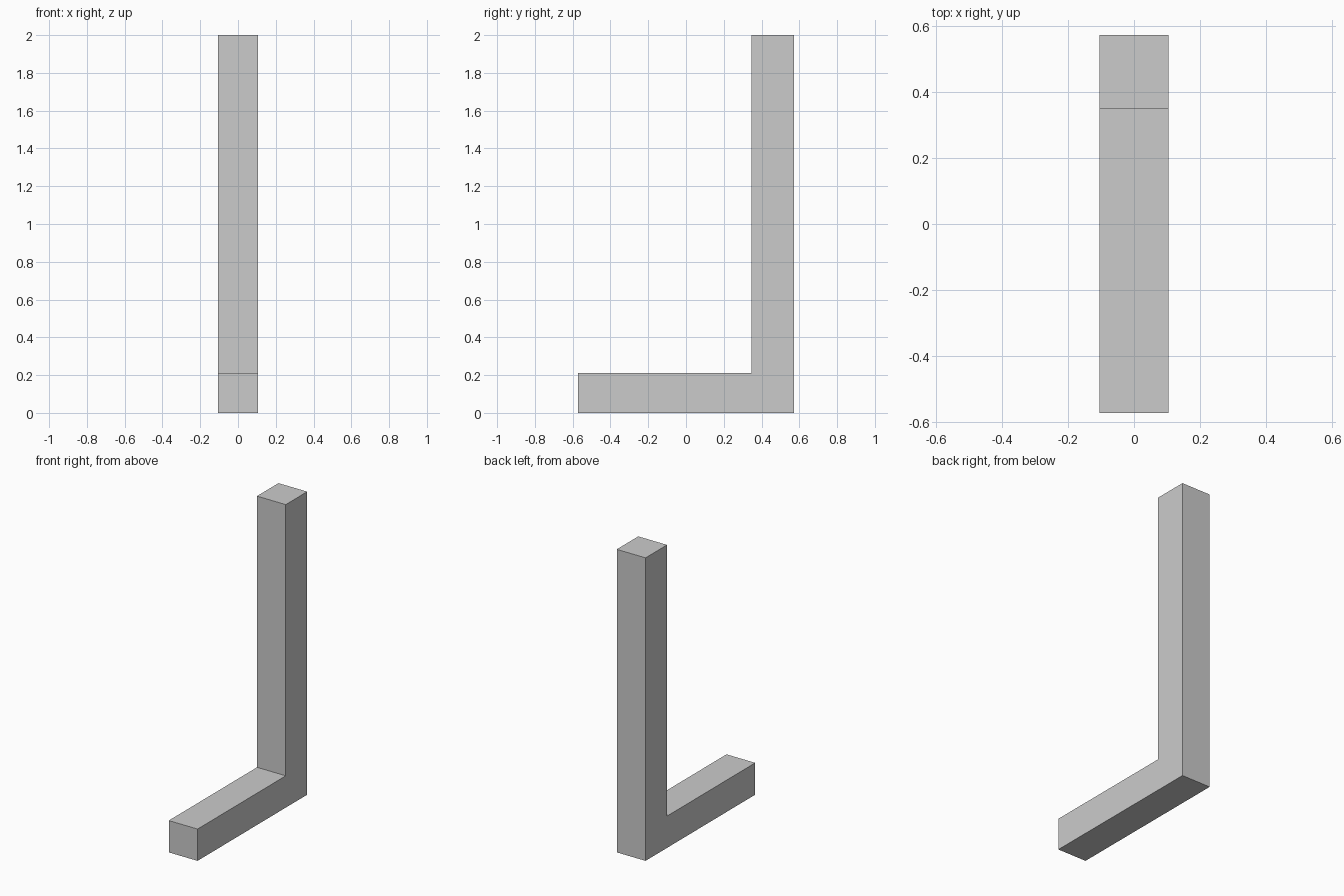
import bpy
import bmesh

if "Cube" in bpy.data.objects:
    bpy.data.objects.remove(bpy.data.objects["Cube"])

HALF_WIDTH = 0.105

# L-shaped side profile (y, z)
profile = [(-0.572, 0), (0.572, 0), (0.572, 2), (0.348, 2), (0.348, 0.21), (-0.572, 0.21)]

# Extrude the profile across x into one solid bracket
bm = bmesh.new()
face = bm.faces.new([bm.verts.new((-HALF_WIDTH, y, z)) for y, z in profile])
result = bmesh.ops.extrude_face_region(bm, geom=[face])
moved = [v for v in result["geom"] if isinstance(v, bmesh.types.BMVert)]
bmesh.ops.translate(bm, verts=moved, vec=(2 * HALF_WIDTH, 0, 0))
bmesh.ops.recalc_face_normals(bm, faces=bm.faces)

mesh = bpy.data.meshes.new("angle_bracket")
bm.to_mesh(mesh)
bm.free()
bpy.context.collection.objects.link(bpy.data.objects.new("angle_bracket", mesh))
